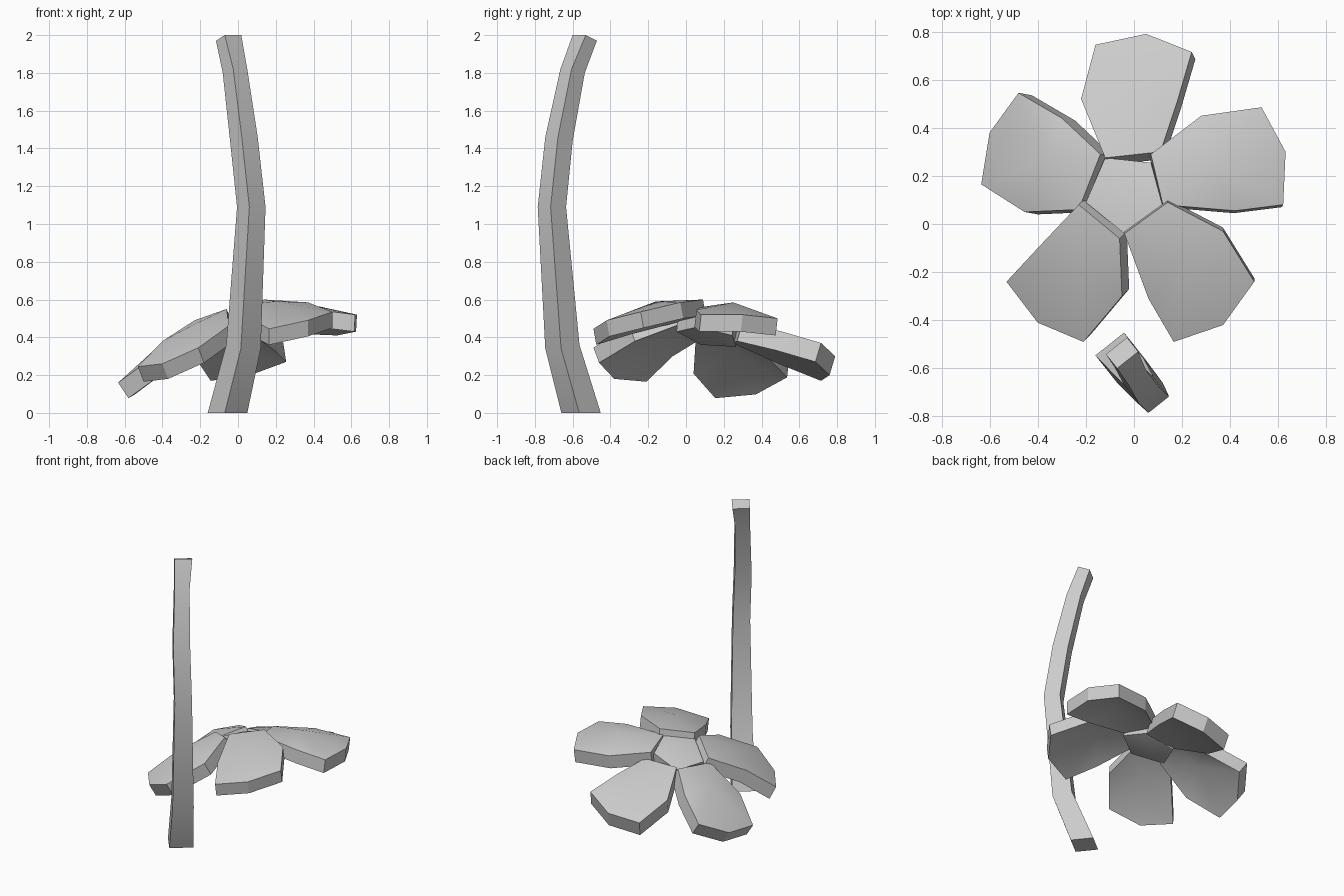
import bpy
from mathutils import Vector

grey = bpy.data.materials.new("plain_grey")
grey.diffuse_color = (0.6, 0.6, 0.6, 1)


def make(name, verts, faces, smooth=True):
    me = bpy.data.meshes.new(name)
    me.from_pydata([tuple(v) for v in verts], [], faces)
    me.materials.append(grey)
    ob = bpy.data.objects.new(name, me)
    bpy.context.collection.objects.link(ob)
    bpy.ops.object.select_all(action='DESELECT')
    ob.select_set(True)
    bpy.context.view_layer.objects.active = ob
    # consistent outward normals
    bpy.ops.object.mode_set(mode='EDIT')
    bpy.ops.mesh.select_all(action='SELECT')
    bpy.ops.mesh.normals_make_consistent(inside=False)
    bpy.ops.object.mode_set(mode='OBJECT')
    if smooth:
        bpy.ops.object.shade_smooth_by_angle(angle=0.5)
    return ob


def slab(name, rim, crown, offset, under=0.0):
    """Domed plate: outline fanned to a crown point, thickened along offset."""
    n = len(rim)
    off = Vector(offset)
    top = [Vector(p) for p in rim] + [Vector(crown)]
    low = [p + off for p in top]
    low[-1].z -= under
    faces = []
    for i in range(n):
        j = (i + 1) % n
        faces += [(i, j, n), (j + n + 1, i + n + 1, 2 * n + 1),
                  (i, i + n + 1, j + n + 1, j)]
    make(name, top + low, faces)


# Stem: square section swept along a bowed path
W, N = Vector((0.78, 0.62, 0)), Vector((0.62, -0.78, 0))
# outer-left corner x, y, z, then width, depth, rise of the outer side
stations = [(-0.07, -0.66, 0.0, 0.153, 0.146, 0.0),
            (0.015, -0.745, 0.34, 0.135, 0.125, -0.02),
            (0.06, -0.785, 1.09, 0.11, 0.105, 0.0),
            (0.02, -0.745, 1.46, 0.108, 0.10, 0.02),
            (-0.025, -0.665, 1.82, 0.095, 0.09, 0.02),
            (-0.07, -0.60, 2.0, 0.112, 0.075, 0.03)]
verts, faces = [], []
for x, y, z, w, d, rise in stations:
    o = Vector((x, y, z))
    back = -N * d - Vector((0, 0, rise))
    verts += [o, o + W * w, o + W * w + back, o + back]
for s in range(len(stations) - 1):
    for i in range(4):
        a, b = 4 * s + i, 4 * s + (i + 1) % 4
        faces.append((a, b, b + 4, a + 4))
e = len(verts)
faces += [(3, 2, 1, 0), (e - 4, e - 3, e - 2, e - 1)]
make("stem", verts, faces)

# Flower centre
slab("flower_centre",
     [(-0.12, 0.275, 0.45), (0.07, 0.255, 0.51), (0.12, 0.07, 0.555),
      (-0.04, -0.04, 0.53), (-0.20, 0.09, 0.46)],
     (-0.03, 0.13, 0.53), (0.02, -0.01, -0.10), 0.05)

# Petals: base pair, side, three tip points, side
slab("petal_back",
     [(0.11, 0.30, 0.48), (-0.12, 0.275, 0.47), (-0.22, 0.52, 0.36),
      (-0.16, 0.745, 0.27), (0.05, 0.79, 0.30), (0.24, 0.715, 0.37),
      (0.18, 0.51, 0.43)], (0.01, 0.50, 0.43), (0.015, -0.03, -0.10))
slab("petal_right",
     [(0.12, 0.08, 0.56), (0.07, 0.29, 0.53), (0.28, 0.45, 0.51),
      (0.53, 0.485, 0.50), (0.63, 0.30, 0.52), (0.62, 0.08, 0.52),
      (0.42, 0.055, 0.545)], (0.33, 0.25, 0.585), (-0.005, -0.01, -0.09))
slab("petal_front_right",
     [(-0.04, -0.04, 0.57), (0.14, 0.09, 0.60), (0.37, -0.03, 0.585),
      (0.50, -0.24, 0.535), (0.37, -0.42, 0.49), (0.165, -0.49, 0.445),
      (0.06, -0.31, 0.50)], (0.20, -0.16, 0.59), (0.0, 0.015, -0.085))
slab("petal_front_left",
     [(-0.23, 0.08, 0.49), (-0.06, -0.06, 0.55), (-0.05, -0.30, 0.46),
      (-0.21, -0.49, 0.345), (-0.40, -0.41, 0.26), (-0.53, -0.24, 0.245),
      (-0.40, -0.10, 0.38)], (-0.23, -0.19, 0.47), (0.03, 0.03, -0.08))
slab("petal_left",
     [(-0.14, 0.29, 0.47), (-0.23, 0.06, 0.45), (-0.455, 0.05, 0.29),
      (-0.635, 0.165, 0.16), (-0.60, 0.38, 0.18), (-0.48, 0.545, 0.27),
      (-0.30, 0.44, 0.38)], (-0.37, 0.26, 0.40), (0.055, -0.01, -0.082))
